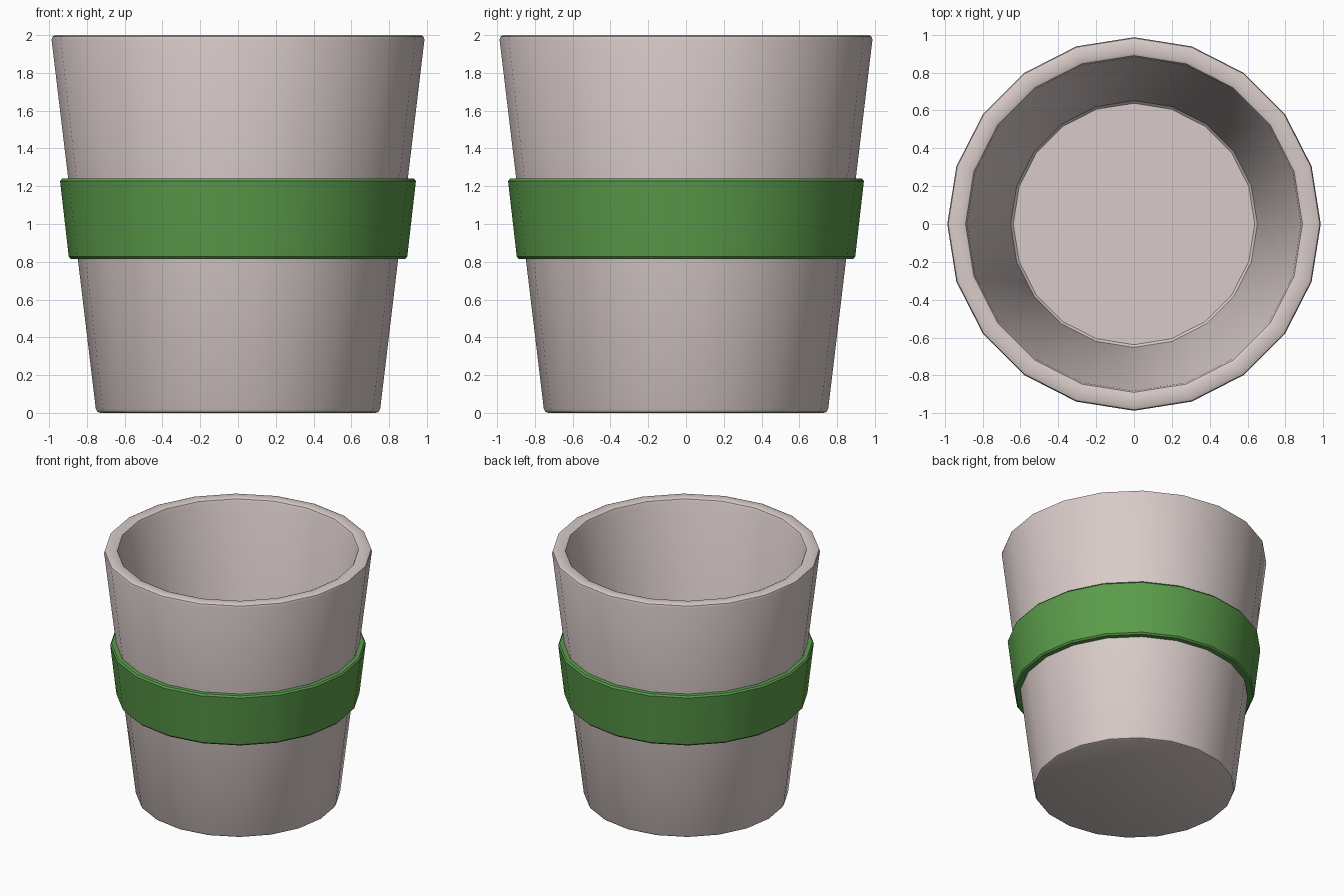
import bpy, bmesh, math

if "Cube" in bpy.data.objects:
    bpy.data.objects.remove(bpy.data.objects["Cube"])

SIDES = 20


def material(name, color):
    m = bpy.data.materials.new(name)
    m.diffuse_color = (*color, 1)
    m.use_nodes = True
    m.node_tree.nodes["Principled BSDF"].inputs["Base Color"].default_value = m.diffuse_color
    return m


def lathe(name, profile, mat, closed=False):
    """Revolve (radius, z) points around z; cap both ends unless the profile is closed."""
    bm = bmesh.new()
    rings = []
    for r, z in profile:
        rings.append([bm.verts.new((r * math.cos(2 * math.pi * i / SIDES),
                                    r * math.sin(2 * math.pi * i / SIDES), z))
                      for i in range(SIDES)])
    pairs = list(zip(rings, rings[1:]))
    if closed:
        pairs.append((rings[-1], rings[0]))
    else:
        bm.faces.new(rings[0])
        bm.faces.new(rings[-1])
    for a, b in pairs:
        for i in range(SIDES):
            j = (i + 1) % SIDES
            bm.faces.new((a[i], a[j], b[j], b[i]))
    bmesh.ops.recalc_face_normals(bm, faces=bm.faces)
    mesh = bpy.data.meshes.new(name)
    bm.to_mesh(mesh)
    bm.free()
    mesh.materials.append(mat)
    ob = bpy.data.objects.new(name, mesh)
    bpy.context.collection.objects.link(ob)
    bpy.ops.object.select_all(action='DESELECT')
    ob.select_set(True)
    bpy.context.view_layer.objects.active = ob
    bpy.ops.object.shade_smooth_by_angle(angle=math.radians(30))
    return ob


clay = material("warm_grey", (0.69, 0.60, 0.585))
green = material("green", (0.105, 0.335, 0.07))

# Cup: outside bottom, up the wall, over the rim, down to the inner floor
lathe("cup", [(0.73, 0.0), (0.745, 0.006), (0.753, 0.022),
              (0.987, 1.975), (0.982, 1.993), (0.967, 2.0),
              (0.905, 2.0), (0.89, 1.993), (0.882, 1.975),
              (0.652, 0.115), (0.638, 0.10)], clay)

# Grip band: bevelled ring set slightly into the wall
lathe("grip_band", [(0.835, 0.815), (0.885, 0.815), (0.896, 0.827),
                    (0.942, 1.227), (0.932, 1.24), (0.88, 1.24)], green, closed=True)
